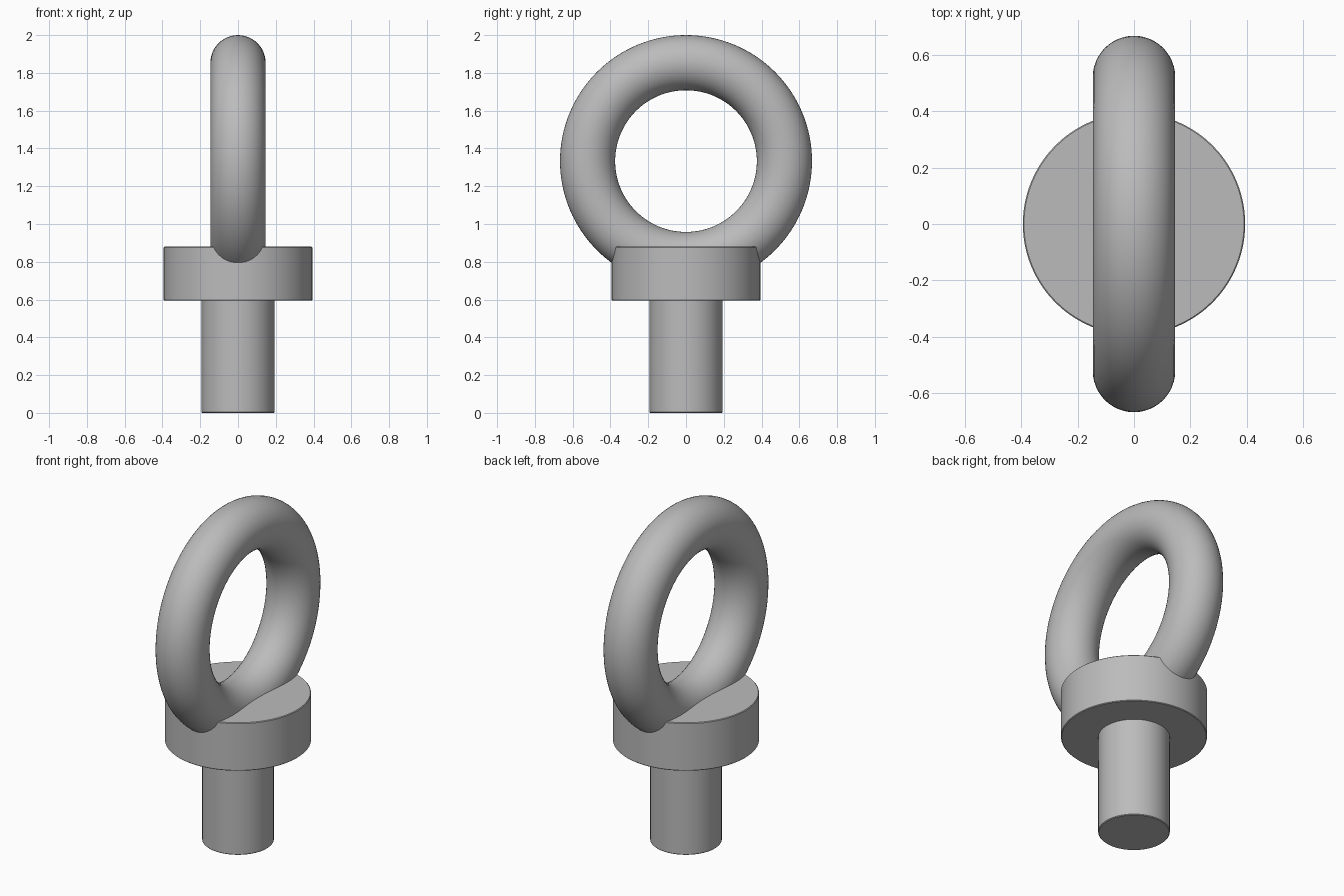
import bpy
import math

if "Cube" in bpy.data.objects:
    bpy.data.objects.remove(bpy.data.objects["Cube"], do_unlink=True)

# Single plain steel colour
steel = bpy.data.materials.new("steel_grey")
steel.use_nodes = True
colour = (0.5, 0.5, 0.5, 1.0)
steel.diffuse_color = colour
steel.node_tree.nodes["Principled BSDF"].inputs["Base Color"].default_value = colour


def finish(name):
    obj = bpy.context.object
    obj.name = name
    obj.data.materials.append(steel)
    bpy.ops.object.shade_smooth_by_angle(angle=math.radians(35))
    return obj


def cylinder(name, radius, bottom, top):
    bpy.ops.mesh.primitive_cylinder_add(
        vertices=96, radius=radius, depth=top - bottom,
        location=(0, 0, (bottom + top) / 2))
    obj = finish(name)
    # Fine broken edge around both rims
    bevel = obj.modifiers.new("edge_bevel", "BEVEL")
    bevel.width = 0.004
    bevel.segments = 1
    bevel.limit_method = "ANGLE"
    return obj


# Shank, and the collar it carries
cylinder("shank", 0.193, 0.0, 0.61)
cylinder("collar", 0.394, 0.594, 0.88)

# Lifting ring, standing in the y-z plane and sunk into the collar
bpy.ops.mesh.primitive_torus_add(
    major_radius=0.521, minor_radius=0.146, major_segments=128,
    minor_segments=48, location=(0, 0, 1.333),
    rotation=(0, math.pi / 2, 0))
finish("lifting_ring")
